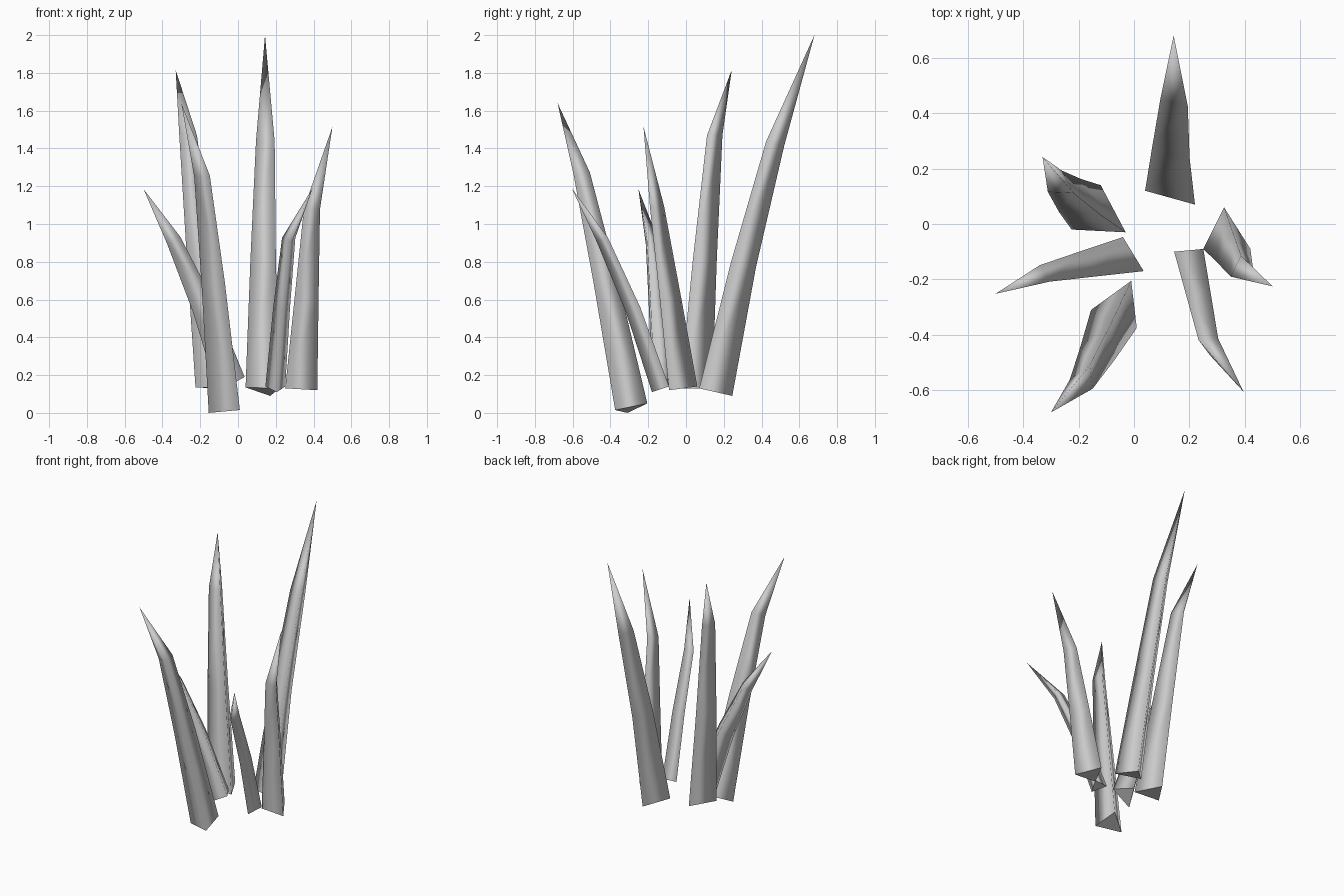
import bpy, bmesh
from mathutils import Vector

if "Cube" in bpy.data.objects:
    bpy.data.objects.remove(bpy.data.objects["Cube"])

grey = bpy.data.materials.new("pale_grey")
grey.diffuse_color = (0.6, 0.6, 0.6, 1)
grey.use_nodes = True
grey.node_tree.nodes["Principled BSDF"].inputs["Base Color"].default_value = grey.diffuse_color


def blade(name, base, mid, upper, tip, scales):
    """Tapering three-sided blade: base triangle, two smaller rings, a point."""
    base = [Vector(p) for p in base]
    c0 = sum(base, Vector()) / 3
    bm = bmesh.new()
    rings = [[bm.verts.new(Vector(c) + (p - c0) * s) for p in base]
             for c, s in ((c0, 1), (mid, scales[0]), (upper, scales[1]))]
    top = bm.verts.new(tip)
    for a, b in zip(rings, rings[1:]):
        for i in range(3):
            j = (i + 1) % 3
            bm.faces.new((a[i], a[j], b[j], b[i])).smooth = True
    for i in range(3):
        bm.faces.new((rings[2][i], rings[2][(i + 1) % 3], top)).smooth = True
    # flat closing face under the blade
    bm.faces.new(rings[0])
    for e in bm.edges:
        if all(v in rings[0] for v in e.verts):
            e.smooth = False
    bmesh.ops.recalc_face_normals(bm, faces=bm.faces)
    me = bpy.data.meshes.new(name)
    bm.to_mesh(me)
    bm.free()
    me.materials.append(grey)
    bpy.context.collection.objects.link(bpy.data.objects.new(name, me))


# tall blade at the back
blade("back_blade",
      [(.04, .12, .135), (.22, .07, .13), (.17, .245, .09)],
      (.143, .296, .795), (.152, .465, 1.43), (.143, .68, 2.0), (.75, .55))
# back left blade
blade("back_left_blade",
      [(-.225, -.02, .135), (-.03, -.03, .13), (-.12, .14, .13)],
      (-.195, .08, .8), (-.263, .14, 1.47), (-.33, .242, 1.815), (.75, .48))
# short blade leaning left
blade("left_blade",
      [(-.04, -.047, .17), (.035, -.17, .19), (-.11, -.18, .11)],
      (-.185, -.16, .57), (-.34, -.19, .915), (-.5, -.252, 1.185), (.75, .48))
# front left blade
blade("front_left_blade",
      [(-.01, -.205, .05), (.01, -.375, .015), (-.155, -.31, 0)],
      (-.115, -.43, .69), (-.18, -.555, 1.26), (-.3, -.68, 1.64), (.75, .5))
# short blade leaning forward
blade("front_right_blade",
      [(.145, -.1, .14), (.25, -.09, .14), (.205, -.18, .11)],
      (.233, -.27, .55), (.27, -.435, .92), (.395, -.605, 1.19), (.85, .67))
# right blade
blade("right_blade",
      [(.25, -.09, .13), (.42, -.09, .12), (.325, .06, .14)],
      (.36, -.1, .6), (.39, -.165, 1.085), (.5, -.225, 1.515), (.75, .5))
